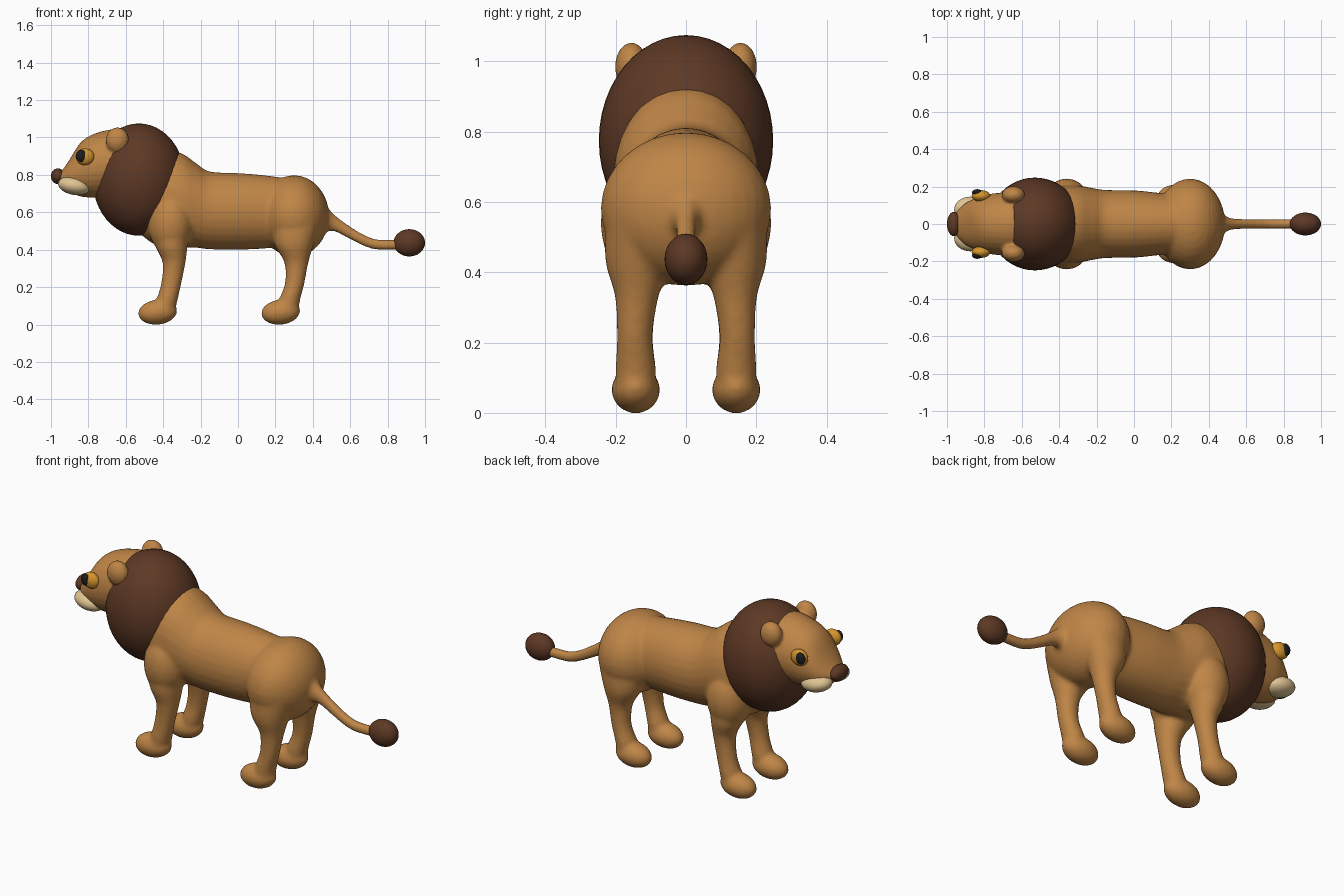
import bpy, bmesh, math
from mathutils import Matrix, Vector


def material(name, rgb):
    m = bpy.data.materials.new(name)
    m.diffuse_color = (*rgb, 1)
    return m


TAN = material("tan_fur", (0.52, 0.235, 0.062))
BROWN = material("dark_brown", (0.11, 0.04, 0.018))
CREAM = material("cream", (0.74, 0.55, 0.29))
AMBER = material("amber", (0.66, 0.30, 0.025))
BLACK = material("black", (0.012, 0.012, 0.012))


def ball(bm, c, r, tilt=0, seg=32):
    """Ellipsoid, optionally tilted about the y axis."""
    mat = (Matrix.Translation(c) @ Matrix.Rotation(math.radians(tilt), 4, 'Y')
           @ Matrix.Diagonal((*r, 1)))
    bmesh.ops.create_uvsphere(bm, u_segments=seg, v_segments=seg // 2, radius=1, matrix=mat)


def spline(p0, p1, p2, p3, t):
    return [0.5 * (2 * b + (c - a) * t + (2 * a - 5 * b + 4 * c - d) * t * t
                   + (3 * b - a - 3 * c + d) * t ** 3) for a, b, c, d in zip(p0, p1, p2, p3)]


def loft(bm, rings, axis, sides=28, steps=5):
    """Skin ellipses (x, y, z, a, b) that lie across the given axis."""
    n, path = len(rings), []
    for i in range(n - 1):
        quad = (rings[max(i - 1, 0)], rings[i], rings[i + 1], rings[min(i + 2, n - 1)])
        path += [spline(*quad, s / steps) for s in range(steps)]
    path.append(rings[-1])
    loops = []
    for x, y, z, a, b in path:
        loop = []
        for k in range(sides):
            u = 2 * math.pi * k / sides
            ca, sb = a * math.cos(u), b * math.sin(u)
            off = (0, ca, sb) if axis == 'X' else (ca, sb, 0)
            loop.append(bm.verts.new(Vector((x, y, z)) + Vector(off)))
        loops.append(loop)
    for p, q in zip(loops, loops[1:]):
        for k in range(sides):
            j = (k + 1) % sides
            bm.faces.new((p[k], p[j], q[j], q[k]))
    bm.faces.new(loops[0])
    bm.faces.new(loops[-1])


def finish(name, bm, mat, voxel=0, smooth=0):
    bmesh.ops.recalc_face_normals(bm, faces=bm.faces[:])
    me = bpy.data.meshes.new(name)
    bm.to_mesh(me)
    bm.free()
    me.materials.append(mat)
    for p in me.polygons:
        p.use_smooth = True
    ob = bpy.data.objects.new(name, me)
    bpy.context.collection.objects.link(ob)
    if voxel:
        rm = ob.modifiers.new("blend", 'REMESH')
        rm.mode = 'VOXEL'
        rm.voxel_size = voxel
        rm.use_smooth_shade = True
        sm = ob.modifiers.new("soften", 'SMOOTH')
        sm.factor = 0.5
        sm.iterations = smooth
    return ob


def ball_part(name, c, r, mat, tilt=0, seg=32):
    bm = bmesh.new()
    ball(bm, c, r, tilt, seg)
    return finish(name, bm, mat)


# torso, hips, shoulders, legs and tail blended into one skin
bm = bmesh.new()
loft(bm, [(-0.53, 0, 0.66, 0.12, 0.17), (-0.45, 0, 0.67, 0.19, 0.24),
          (-0.36, 0, 0.67, 0.205, 0.26), (-0.29, 0, 0.66, 0.205, 0.25),
          (-0.22, 0, 0.635, 0.192, 0.225), (-0.15, 0, 0.61, 0.182, 0.208),
          (0, 0, 0.605, 0.18, 0.205), (0.15, 0, 0.602, 0.165, 0.195),
          (0.30, 0, 0.60, 0.15, 0.17), (0.40, 0, 0.58, 0.10, 0.12)], 'X')
ball(bm, (0.30, 0, 0.58), (0.187, 0.243, 0.218))
front_leg = [(-0.36, 0.13, 0.55, 0.10, 0.10), (-0.355, 0.135, 0.42, 0.085, 0.09),
             (-0.342, 0.14, 0.33, 0.061, 0.062), (-0.357, 0.145, 0.22, 0.054, 0.051),
             (-0.38, 0.143, 0.13, 0.057, 0.057), (-0.40, 0.143, 0.06, 0.06, 0.057)]
hind_leg = [(0.31, 0.13, 0.55, 0.13, 0.10), (0.30, 0.137, 0.43, 0.105, 0.092),
            (0.312, 0.14, 0.33, 0.064, 0.062), (0.303, 0.146, 0.22, 0.052, 0.051),
            (0.275, 0.143, 0.13, 0.057, 0.057), (0.26, 0.143, 0.06, 0.06, 0.057)]
for s in (-1, 1):
    ball(bm, (-0.36, s * 0.12, 0.54), (0.12, 0.123, 0.17))
    for leg, foot_x in ((front_leg, -0.43), (hind_leg, 0.228)):
        loft(bm, [(x, s * y, z, a, b) for x, y, z, a, b in leg], 'Z')
        ball(bm, (foot_x, s * 0.143, 0.066), (0.105, 0.069, 0.067), -6)
loft(bm, [(0.42, 0, 0.58, 0.09, 0.11), (0.47, 0, 0.565, 0.055, 0.07),
          (0.52, 0, 0.54, 0.031, 0.044), (0.60, 0, 0.49, 0.027, 0.035),
          (0.68, 0, 0.447, 0.026, 0.031), (0.75, 0, 0.427, 0.026, 0.028),
          (0.88, 0, 0.427, 0.026, 0.027)], 'X', 20)
finish("body", bm, TAN, 0.011, 6)

# head with ears
bm = bmesh.new()
loft(bm, [(-0.965, 0, 0.785, 0.03, 0.02), (-0.94, 0, 0.78, 0.075, 0.045),
          (-0.90, 0, 0.795, 0.112, 0.088), (-0.85, 0, 0.825, 0.137, 0.138),
          (-0.80, 0, 0.842, 0.155, 0.163), (-0.72, 0, 0.857, 0.167, 0.178),
          (-0.62, 0, 0.86, 0.17, 0.18), (-0.50, 0, 0.86, 0.10, 0.10)], 'X')
for s in (-1, 1):
    ball(bm, (-0.645, s * 0.155, 0.985), (0.062, 0.047, 0.069))
finish("head", bm, TAN, 0.009, 4)

# mane, tail tuft and nose
ball_part("mane", (-0.53, 0, 0.775), (0.247, 0.248, 0.3), BROWN, 0, 48)
ball_part("tail_tuft", (0.916, 0, 0.437), (0.084, 0.061, 0.073), BROWN)
ball_part("nose", (-0.963, 0, 0.793), (0.037, 0.065, 0.042), BROWN)

# lips and eyes, mirrored
for s, side in ((-1, "right"), (1, "left")):
    ball_part("muzzle_" + side, (-0.875, s * 0.076, 0.742), (0.088, 0.07, 0.049), CREAM, 10)
    ball_part("eye_" + side, (-0.818, s * 0.15, 0.897), (0.05, 0.031, 0.045), AMBER)
    ball_part("pupil_" + side, (-0.838, s * 0.169, 0.902), (0.028, 0.017, 0.033), BLACK)
